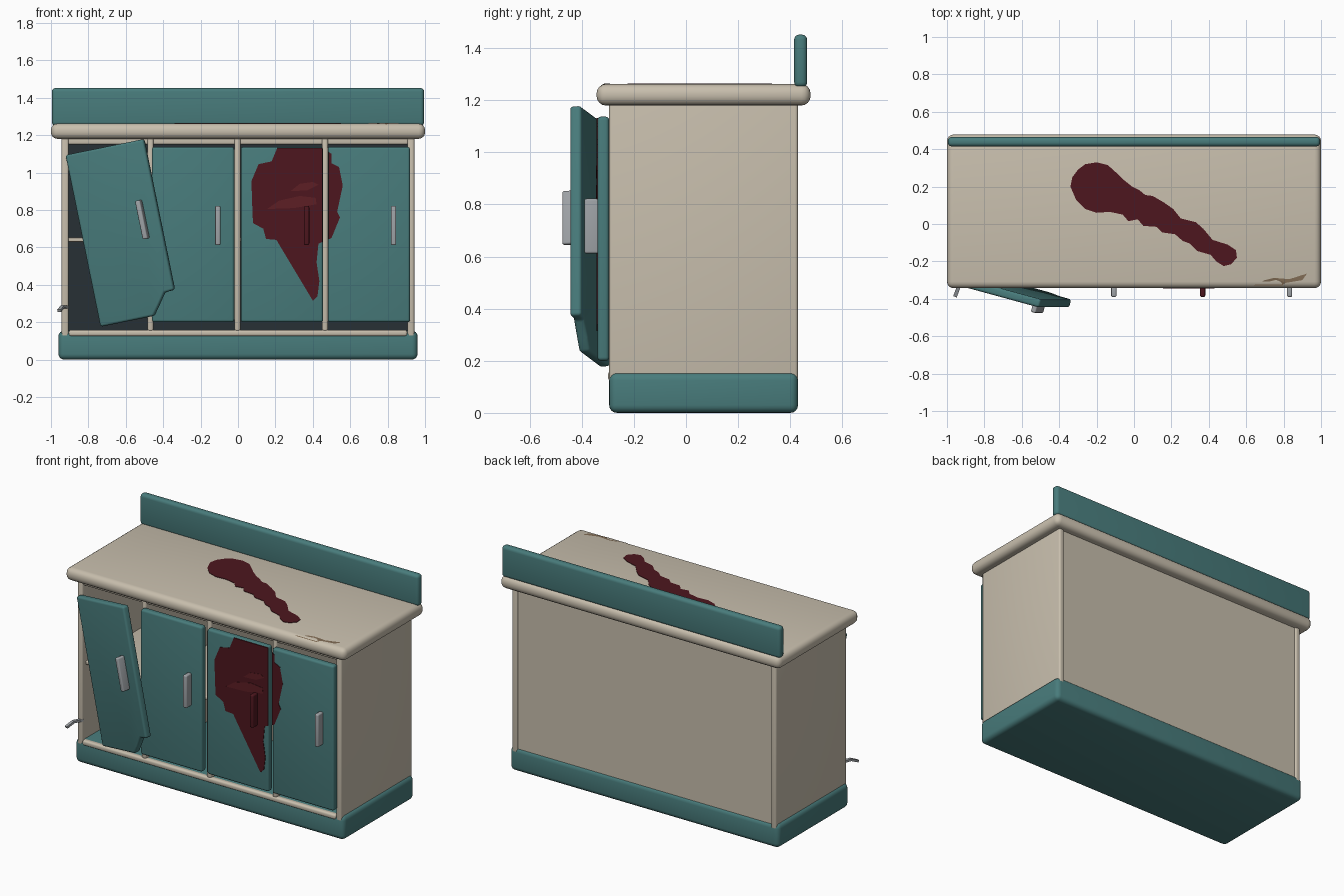
import bpy, bmesh, math
from mathutils import Matrix, Vector

if "Cube" in bpy.data.objects:
    bpy.data.objects.remove(bpy.data.objects["Cube"])


def material(name, r, g, b):
    m = bpy.data.materials.new(name)
    m.diffuse_color = (r, g, b, 1)
    m.use_nodes = True
    m.node_tree.nodes["Principled BSDF"].inputs["Base Color"].default_value = m.diffuse_color
    return m


CREAM = material("cream_paint", .58, .52, .42)
TEAL = material("teal_paint", .065, .2, .2)
METAL = material("metal", .35, .37, .39)
DARK = material("dark_interior", .02, .03, .035)
STAIN = material("red_stain", .075, .008, .013)
SMEAR = material("red_smear", .11, .013, .018)
WOOD = material("bare_wood", .22, .15, .09)


def finish(name, bm, mat, smooth=True):
    bmesh.ops.recalc_face_normals(bm, faces=bm.faces)
    me = bpy.data.meshes.new(name)
    bm.to_mesh(me)
    bm.free()
    for p in me.polygons:
        p.use_smooth = smooth
    me.materials.append(mat)
    ob = bpy.data.objects.new(name, me)
    bpy.context.collection.objects.link(ob)
    return ob


def prism(name, pts, y0, y1, mat, bevel=0.0, matrix=None, cut=None):
    """Extrude an xz outline from y0 to y1, optionally clipped to an x range and bevelled."""
    bm = bmesh.new()
    face = bm.faces.new([bm.verts.new((x, y0, z)) for x, z in pts])
    if cut:
        bmesh.ops.triangulate(bm, faces=[face])
        for x, side in zip(cut, (-1, 1)):
            bmesh.ops.bisect_plane(bm, geom=bm.verts[:] + bm.edges[:] + bm.faces[:],
                                   plane_co=(x, 0, 0), plane_no=(side, 0, 0), clear_outer=True)
    ext = bmesh.ops.extrude_face_region(bm, geom=bm.faces[:], use_keep_orig=True)
    verts = [v for v in ext["geom"] if isinstance(v, bmesh.types.BMVert)]
    bmesh.ops.translate(bm, verts=verts, vec=(0, y1 - y0, 0))
    if bevel:
        bmesh.ops.recalc_face_normals(bm, faces=bm.faces)
        bmesh.ops.bevel(bm, geom=bm.edges[:], offset=bevel, segments=4, profile=.5,
                        affect='EDGES', clamp_overlap=True)
    if matrix:
        bm.transform(matrix)
    return finish(name, bm, mat, smooth=bool(bevel))


def box(name, x, y, z, mat, bevel=.01, matrix=None):
    pts = [(x[0], z[0]), (x[1], z[0]), (x[1], z[1]), (x[0], z[1])]
    return prism(name, pts, y[0], y[1], mat, bevel, matrix)


# Carcass
box("plinth", (-.96, .96), (-.295, .43), (0, .155), TEAL, .03)
box("countertop", (-1, 1), (-.343, .478), (1.18, 1.262), CREAM, .035)
box("backsplash", (-.995, .995), (.415, .465), (1.25, 1.452), TEAL, .02)
for side, s in (("left", -1), ("right", 1)):
    box(side + "_side_panel", sorted((s * .905, s * .943)), (-.295, .43), (.12, 1.2), CREAM, .012)
box("back_panel", (-.92, .92), (.4, .42), (.14, 1.19), CREAM, 0)
box("interior_back", (-.91, .91), (.38, .402), (.15, 1.18), DARK, 0)
box("bottom_rail", (-.905, .905), (-.3, -.265), (.125, .158), CREAM, .012)
box("top_rail", (-.91, .91), (-.285, -.255), (1.15, 1.19), CREAM, .01)
box("shelf", (-.91, .91), (-.26, .39), (.63, .652), CREAM, .006)
for i, x in enumerate((-.468, -.003, .465)):
    box(f"divider_{i + 1}", (x - .016, x + .016), (-.295, .39), (.15, 1.19), CREAM, .012)

# Closed doors with handles
for i, (x0, mat) in enumerate(((-.46, METAL), (.015, STAIN), (.48, METAL))):
    box(f"door_{i + 2}", (x0, x0 + .44), (-.34, -.295), (.2, 1.137), TEAL, .014)
    hx = x0 + .352
    box(f"handle_{i + 2}", (hx - .014, hx + .014), (-.39, -.335), (.612, .822), mat, .008)

# Broken door: swung open, tilted, with a snapped lower corner
pose = (Matrix.Translation((-.738, -.333, .175)) @ Matrix.Rotation(math.radians(-11.5), 4, 'Y')
        @ Matrix.Rotation(math.radians(-15), 4, 'Z'))
snapped = [(0, 0), (.3, 0), (.335, .045), (.385, .112), (.44, .115), (.44, .937), (0, .937)]
prism("broken_door", snapped, 0, .045, TEAL, .013, pose)
box("broken_door_handle", (.34, .368), (-.05, .005), (.412, .622), METAL, .008, pose)

# Bent hinge left on the side panel
bm = bmesh.new()
path = [Vector(p) for p in ((-.915, -.285, .28), (-.938, -.338, .283), (-.955, -.383, .262))]
for a, b in zip(path, path[1:]):
    d = b - a
    m = (Matrix.Translation((a + b) / 2) @ d.to_track_quat('Z', 'Y').to_matrix().to_4x4()
         @ Matrix.Diagonal((.02, .014, d.length + .008, 1)))
    bmesh.ops.create_cube(bm, size=1, matrix=m)
finish("bent_hinge", bm, METAL, False)

# Stain splashed over the two right-hand doors
splash = [(.21, 1.132), (.18, 1.06), (.11, 1.045), (.12, .99), (.072, .955), (.1, .9), (.075, .85),
          (.1, .8), (.08, .73), (.135, .7), (.15, .645), (.2, .65), (.235, .59), (.28, .6),
          (.315, .54), (.35, .59), (.375, .6), (.37, .5), (.36, .4), (.38, .35), (.4, .315),
          (.425, .34), (.435, .42), (.42, .52), (.43, .62), (.5, .65), (.49, .73), (.545, .76),
          (.515, .82), (.54, .87), (.56, .93), (.53, .98), (.54, 1.03), (.5, 1.05), (.5, 1.1),
          (.45, 1.132)]
prism("stain_on_door_3", splash, -.343, -.336, STAIN, cut=(.02, .453))
prism("stain_on_door_4", splash, -.343, -.336, STAIN, cut=(.483, .6))
prism("smear_lower", [(.155, .805), (.3, .81), (.42, .83), (.415, .865), (.33, .875), (.22, .85)],
      -.345, -.34, SMEAR)
prism("smear_upper", [(.28, .9), (.37, .905), (.43, .935), (.4, .95), (.33, .94)],
      -.345, -.34, SMEAR)

# Stain trailing over the countertop (outline in x and y)
trail = [(-.34, .2), (-.33, .25), (-.3, .29), (-.26, .32), (-.2, .33), (-.14, .315), (-.09, .27),
         (-.06, .24), (-.01, .2), (.03, .18), (.06, .155), (.1, .15), (.16, .115), (.21, .08),
         (.25, .03), (.33, .01), (.37, -.025), (.42, -.085), (.5, -.11), (.545, -.14), (.55, -.18),
         (.52, -.215), (.48, -.225), (.44, -.2), (.41, -.165), (.34, -.145), (.3, -.105),
         (.26, -.09), (.22, -.055), (.15, -.045), (.12, -.015), (.05, -.01), (.02, .025),
         (-.03, .015), (-.06, .05), (-.13, .065), (-.2, .06), (-.26, .08), (-.31, .13)]
flat = Matrix.Translation((0, 0, 1.262)) @ Matrix.Rotation(math.radians(90), 4, 'X').inverted()
prism("countertop_stain", [(x, -y) for x, y in trail], 0, 0.003, STAIN,
      matrix=Matrix(((1, 0, 0, 0), (0, 0, -1, 0), (0, 1, 0, 1.262), (0, 0, 0, 1))))

# Chipped patch following the rounded front edge of the countertop
bm = bmesh.new()
chip = [(.635, -.33), (.7, -.3), (.75, -.288), (.83, -.295), (.925, -.265), (.9, -.3),
        (.81, -.315), (.79, -.33)]
verts = []
for x, y in chip:
    dy = min(0, y + .308)
    verts.append(bm.verts.new((x, y, 1.229 + math.sqrt(.035 ** 2 - dy * dy))))
bmesh.ops.triangulate(bm, faces=[bm.faces.new(verts)])
ob = finish("countertop_chip", bm, WOOD, False)
if ob.data.polygons[0].normal.z < 0:
    ob.data.flip_normals()
